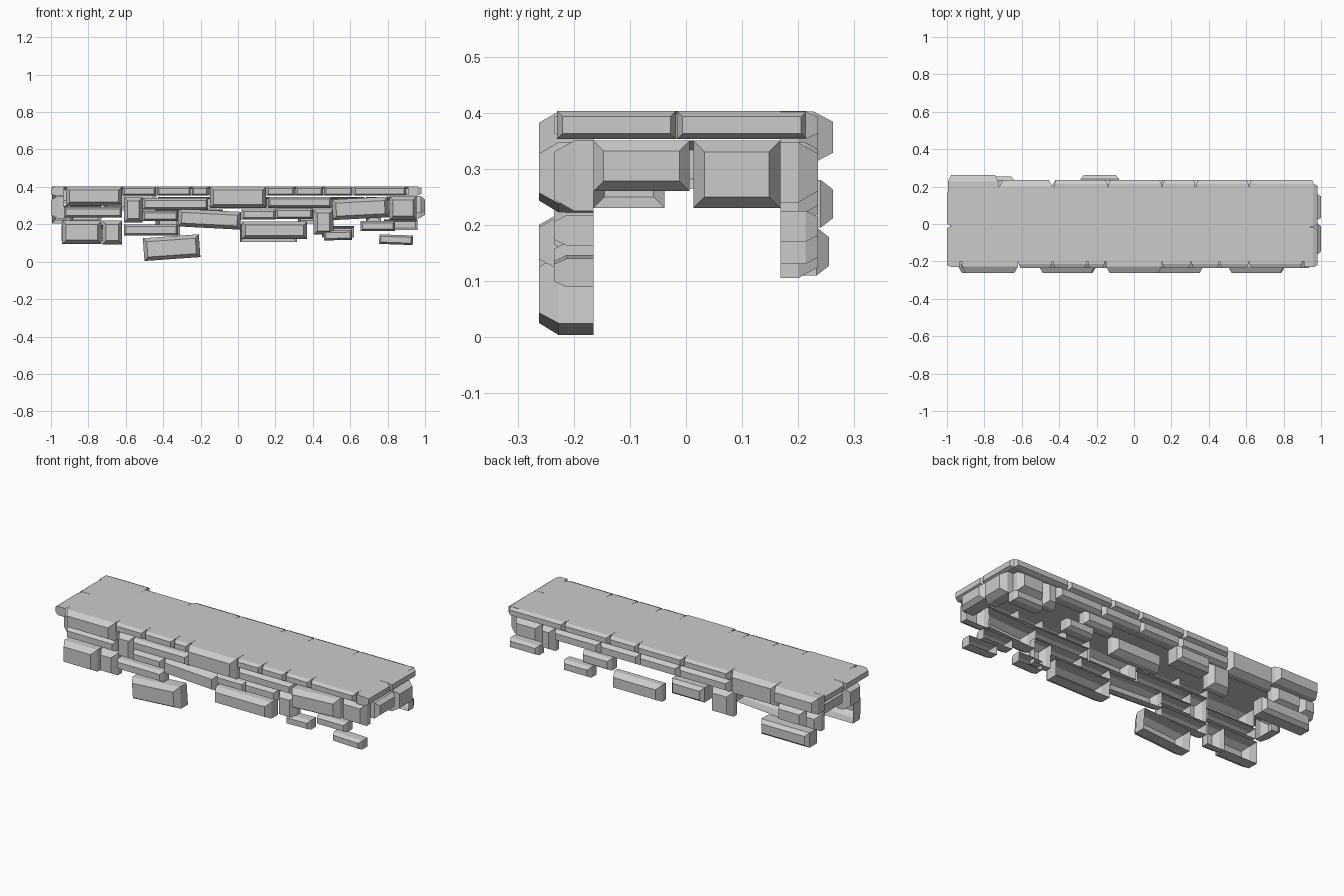
import bpy, bmesh, math
from mathutils import Matrix, Vector

# side -> (outward axis, along axis, depth where the open back of each stone sits)
SIDES = {
    "front": (Vector((0, -1, 0)), Vector((1, 0, 0)), 0.165),
    "back": (Vector((0, 1, 0)), Vector((1, 0, 0)), 0.168),
    "right": (Vector((1, 0, 0)), Vector((0, 1, 0)), 0.91),
    "left": (Vector((-1, 0, 0)), Vector((0, 1, 0)), 0.93),
}


def stone(side, i, u0, u1, z0, z1, out, tilt=0):
    """Open-backed block with a chamfered face."""
    n, along, back = SIDES[side]
    hu, hz = (u1 - u0) / 2, (z1 - z0) / 2
    b = min(0.02, hz * 0.4)
    depth = 0.035 if hz > 0.045 else 0.022
    rot = Matrix.Rotation(math.radians(-tilt), 2)
    bm = bmesh.new()
    rings = []
    for d, inset in ((back, 0), (out - depth, 0), (out, b)):
        ring = []
        for su, sz in ((-1, -1), (1, -1), (1, 1), (-1, 1)):
            a, h = su * (hu - inset), sz * (hz - inset)
            t = math.radians(tilt)
            ru = a * math.cos(t) - h * math.sin(t) + (u0 + u1) / 2
            rz = a * math.sin(t) + h * math.cos(t) + (z0 + z1) / 2
            ring.append(bm.verts.new(n * d + along * ru + Vector((0, 0, rz))))
        rings.append(ring)
    for r, s in zip(rings, rings[1:]):
        for k in range(4):
            bm.faces.new((r[k], r[(k + 1) % 4], s[(k + 1) % 4], s[k]))
    cap = bm.faces.new(rings[-1])
    bmesh.ops.recalc_face_normals(bm, faces=bm.faces)
    cap.normal_update()
    if cap.normal.dot(n) < 0:
        bmesh.ops.reverse_faces(bm, faces=bm.faces)
    finish(bm, f"{side}_stone_{i}")


def finish(bm, name):
    me = bpy.data.meshes.new(name)
    bm.to_mesh(me)
    bm.free()
    bpy.context.collection.objects.link(bpy.data.objects.new(name, me))


def course(side, edges, z0, z1, out, start):
    """Row of stones between successive joints."""
    for k, (a, c) in enumerate(zip(edges, edges[1:])):
        stone(side, start + k, a + 0.003, c - 0.003, z0, z1, out)


# Walkable deck
bm = bmesh.new()
bmesh.ops.create_grid(bm, x_segments=1, y_segments=1, size=1,
                      matrix=Matrix.Translation((-0.005, 0, 0.401)) @ Matrix.Diagonal((0.945, 0.2, 1, 1)))
finish(bm, "deck")

# Front wall
course("front", (-0.62, -0.435, -0.25, -0.155), 0.353, 0.402, 0.235, 1)
course("front", (0.15, 0.305, 0.457, 0.615, 0.90), 0.353, 0.402, 0.235, 10)
FRONT = [
    (-0.92, -0.62, 0.30, 0.402, 0.262), (-0.15, 0.15, 0.287, 0.402, 0.262),
    (-0.93, -0.62, 0.235, 0.293, 0.235), (-0.61, -0.51, 0.21, 0.345, 0.235),
    (-0.51, -0.16, 0.278, 0.34, 0.235), (0.16, 0.50, 0.288, 0.347, 0.235),
    (0.505, 0.805, 0.23, 0.34, 0.262, 3), (0.81, 0.955, 0.225, 0.35, 0.235),
    (-0.94, -0.73, 0.095, 0.22, 0.262), (-0.725, -0.62, 0.093, 0.22, 0.235),
    (-0.51, -0.32, 0.217, 0.272, 0.235), (-0.32, 0.015, 0.18, 0.275, 0.235, -3),
    (0.02, 0.20, 0.225, 0.28, 0.235), (0.20, 0.40, 0.227, 0.285, 0.235),
    (0.405, 0.51, 0.145, 0.28, 0.235), (0.02, 0.37, 0.12, 0.215, 0.262),
    (-0.61, -0.32, 0.14, 0.20, 0.235), (-0.505, -0.205, 0.014, 0.136, 0.262, 4),
    (0.46, 0.61, 0.115, 0.167, 0.235, 1), (0.655, 0.84, 0.163, 0.217, 0.235),
    (0.755, 0.935, 0.092, 0.143, 0.235, -2),
]
for i, s in enumerate(FRONT, 20):
    stone("front", i, *s)

# Back wall
course("back", (-0.43, -0.14, 0.15, 0.33, 0.615, 0.965), 0.353, 0.402, 0.235, 1)
course("back", (-0.43, -0.11, 0.14, 0.39, 0.68), 0.285, 0.347, 0.235, 10)
BACK = [
    (-0.995, -0.725, 0.31, 0.402, 0.262), (-0.72, -0.435, 0.275, 0.402, 0.235),
    (0.77, 0.93, 0.24, 0.347, 0.235), (0.685, 0.765, 0.215, 0.347, 0.235),
    (0.78, 0.96, 0.17, 0.225, 0.235), (0.45, 0.62, 0.13, 0.19, 0.235),
    (0.32, 0.50, 0.205, 0.275, 0.235), (0.01, 0.315, 0.105, 0.2, 0.235),
    (-0.285, -0.08, 0.195, 0.28, 0.262), (-0.44, -0.31, 0.14, 0.28, 0.235),
    (-0.90, -0.73, 0.205, 0.30, 0.235), (-0.995, -0.905, 0.205, 0.30, 0.235),
    (-0.945, -0.64, 0.11, 0.195, 0.255),
]
for i, s in enumerate(BACK, 20):
    stone("back", i, *s)

# End walls
ENDS = {
    "right": [(-0.23, -0.018, 0.353, 0.403, 0.98), (-0.016, 0.215, 0.353, 0.403, 0.98),
              (-0.165, 0.006, 0.26, 0.35, 1.0), (0.013, 0.168, 0.23, 0.35, 1.0)],
    "left": [(-0.23, -0.012, 0.353, 0.403, 1.0), (-0.01, 0.178, 0.353, 0.403, 1.0),
             (-0.165, -0.038, 0.23, 0.35, 1.0), (-0.03, 0.168, 0.265, 0.35, 0.98)],
}
for side, stones in ENDS.items():
    for i, s in enumerate(stones, 1):
        stone(side, i, *s)
